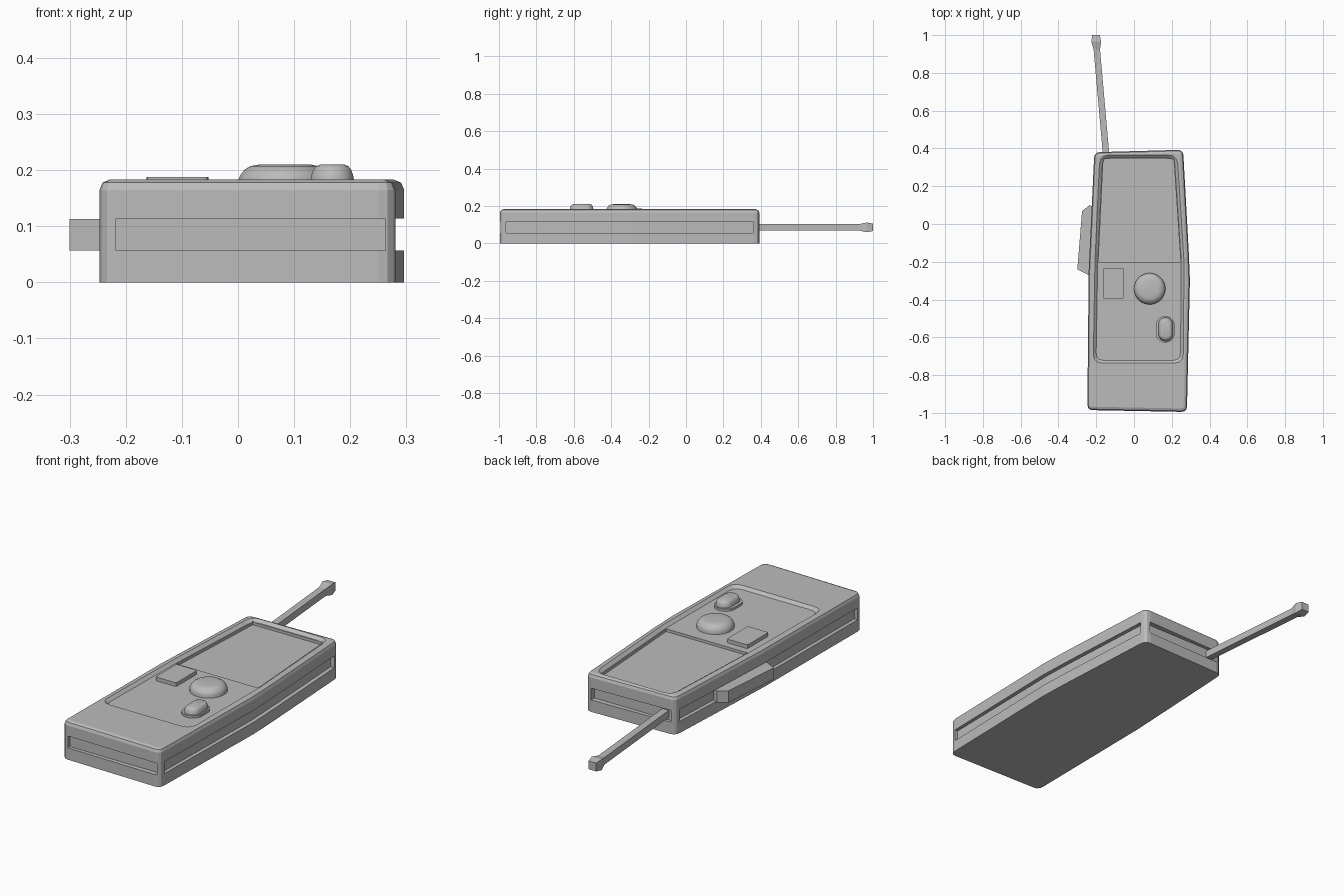
import bpy, bmesh, math
from mathutils import Vector

cube = bpy.data.objects.get("Cube")
if cube:
    bpy.data.objects.remove(cube)

grey = bpy.data.materials.new("plain grey")
grey.use_nodes = True
grey.diffuse_color = (0.5, 0.5, 0.5, 1)
grey.node_tree.nodes["Principled BSDF"].inputs["Base Color"].default_value = (0.5, 0.5, 0.5, 1)


def rounded(points, radius, steps=3):
    """Round the corners of a polygon; gentle bends are left alone."""
    out = []
    for i, p in enumerate(points):
        p = Vector(p)
        a = Vector(points[i - 1]) - p
        b = Vector(points[(i + 1) % len(points)]) - p
        if a.angle(b) > math.radians(150):
            out.append(p)
            continue
        a, b = p + a.normalized() * radius, p + b.normalized() * radius
        for k in range(steps + 1):
            t = k / steps
            out.append(a * (1 - t) ** 2 + p * 2 * t * (1 - t) + b * t * t)
    return out


def loft(name, rings, bevel=0, segments=2):
    """Skin a stack of equal rings, with an optional bevel on the last rim."""
    bm = bmesh.new()
    loops = [[bm.verts.new(v) for v in ring] for ring in rings]
    n = len(loops[0])
    for low, high in zip(loops, loops[1:]):
        for i in range(n):
            j = (i + 1) % n
            bm.faces.new((low[i], low[j], high[j], high[i]))
    bm.faces.new(loops[0][::-1])
    top = bm.faces.new(loops[-1])
    bmesh.ops.recalc_face_normals(bm, faces=bm.faces)
    if bevel:
        bmesh.ops.bevel(bm, geom=list(top.edges), offset=bevel, segments=segments,
                        profile=0.5, affect='EDGES')
    mesh = bpy.data.meshes.new(name)
    bm.to_mesh(mesh)
    bm.free()
    mesh.materials.append(grey)
    ob = bpy.data.objects.new(name, mesh)
    bpy.context.collection.objects.link(ob)
    return ob


def ring(points, z):
    return [(p[0], p[1], z) for p in points]


def prism(name, points, z0, z1, **kw):
    return loft(name, [ring(points, z0), ring(points, z1)], **kw)


def cut(target, cutter):
    mod = target.modifiers.new("cut", 'BOOLEAN')
    mod.operation, mod.solver, mod.object = 'DIFFERENCE', 'EXACT', cutter
    bpy.context.view_layer.objects.active = target
    bpy.ops.object.modifier_apply(modifier=mod.name)
    bpy.data.objects.remove(cutter)


def smooth(ob, angle=35):
    bpy.ops.object.select_all(action='DESELECT')
    ob.select_set(True)
    bpy.context.view_layer.objects.active = ob
    bpy.ops.object.shade_smooth_by_angle(angle=math.radians(angle))


# Body: gently bent outline with a rounded top rim
outline = [(-0.247, -0.985), (0.28, -0.995), (0.296, -0.3), (0.29, -0.15),
           (0.26, 0.393), (-0.21, 0.38), (-0.24, -0.25)]
body = prism("body", rounded(outline, 0.03), 0, 0.183, bevel=0.018)

# Recessed face with sloping walls, deeper in the rear half
face = [(-0.217, -0.738), (0.262, -0.738), (0.266, -0.2), (0.23, 0.367),
        (-0.182, 0.367), (-0.208, -0.2)]
floor = [(x + (0.016 if x < 0 else -0.016), y + (0.016 if y < -0.5 else -0.016 if y > 0 else 0))
         for x, y in face]
cut(body, loft("face_cutter", [ring(rounded(floor, 0.04), 0.17),
                               ring(rounded(face, 0.05), 0.184),
                               ring(rounded(face, 0.05), 0.2)]))
screen = [(-0.188, -0.2), (0.246, -0.2), (0.21, 0.345), (-0.162, 0.345)]
cut(body, prism("screen_cutter", screen, 0.157, 0.2))

# Long slots let into all four walls
slots = [
    [(-0.217, -1.1), (0.263, -1.1), (0.263, -0.97), (-0.217, -0.97)],
    [(0.4, -0.962), (0.4, 0.36), (0.242, 0.36), (0.27, -0.15), (0.276, -0.3), (0.264, -0.962)],
    [(0.232, 0.5), (-0.185, 0.5), (-0.185, 0.366), (0.232, 0.366)],
    [(-0.4, 0.35), (-0.4, -0.955), (-0.229, -0.955), (-0.222, -0.25), (-0.194, 0.35)],
]
for points in slots:
    cut(body, prism("slot_cutter", points, 0.057, 0.114))

# Side key
prism("side_key", [(-0.215, -0.28), (-0.205, 0.085), (-0.235, 0.1), (-0.275, 0.068),
                   (-0.3, -0.24), (-0.24, -0.27)], 0.057, 0.113)

# Square key on the face
prism("square_key", rounded([(-0.163, -0.395), (-0.053, -0.395), (-0.053, -0.235),
                             (-0.163, -0.235)], 0.008, 2), 0.165, 0.188)


def oval(cx, cy, r, half, z, n=32):
    """Circle of radius r stretched along y by a straight half length."""
    pts = []
    for k in range(n):
        a = 2 * math.pi * (k + 0.5) / n
        pts.append((cx + r * math.cos(a), cy + r * math.sin(a) + math.copysign(half, math.sin(a)), z))
    return pts


# Domed keys: a large round one and a small oval one on a collar
def dome(name, cx, cy, r, half):
    steps = [(1, 0.165), (1, 0.182), (0.95, 0.192), (0.86, 0.201), (0.74, 0.207), (0.55, 0.21)]
    smooth(loft(name, [oval(cx, cy, r * s, half, z) for s, z in steps]), 40)


dome("round_key", 0.083, -0.343, 0.083, 0)
dome("oval_key", 0.168, -0.558, 0.039, 0.024)
collar = loft("oval_key_collar", [oval(0.165, -0.558, 0.05, 0.02, 0.165),
                                  oval(0.165, -0.558, 0.05, 0.02, 0.181)])
smooth(collar)

# Aerial: slim square rod with a flared tip, leaning outward
stations = [(-0.147, 0.36, 0.017), (-0.197, 0.925, 0.017), (-0.2, 0.965, 0.026), (-0.201, 1.0, 0.02)]
loft("aerial", [[(x - h, y, 0.086 - h), (x + h, y, 0.086 - h), (x + h, y, 0.086 + h), (x - h, y, 0.086 + h)]
                for x, y, h in stations])
